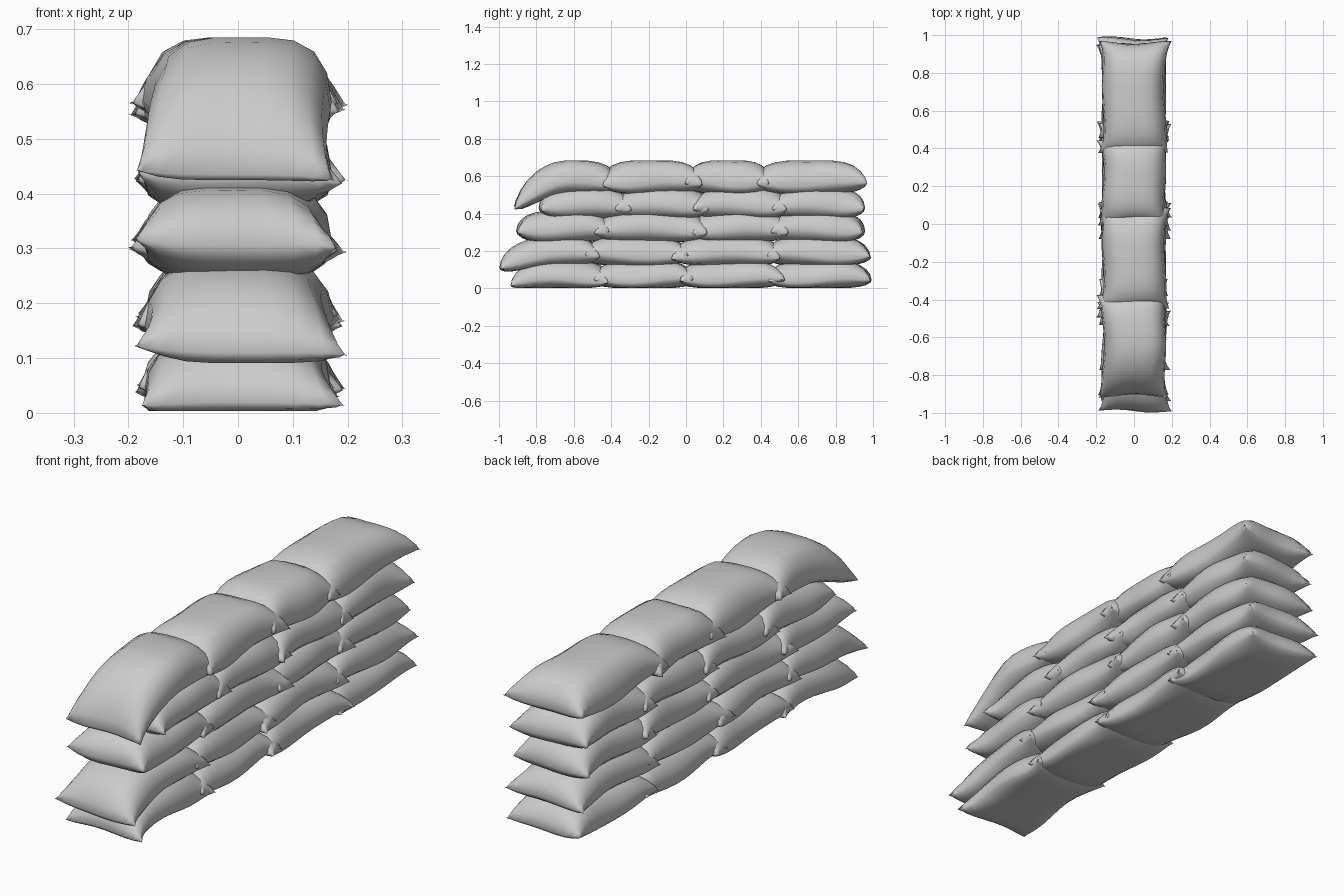
import bpy, bmesh, math, random

random.seed(4)
if "Cube" in bpy.data.objects:
    bpy.data.objects.remove(bpy.data.objects["Cube"], do_unlink=True)

# One plain cloth colour
cloth = bpy.data.materials.new("light_grey_cloth")
cloth.use_nodes = True
grey = (0.6, 0.6, 0.6, 1)
cloth.diffuse_color = grey
cloth.node_tree.nodes["Principled BSDF"].inputs["Base Color"].default_value = grey


def sandbag(name, y0, y1, seam, up, down, droop=0.0, overlap=0.035, half=0.168, wobble=1.0):
    """Pillow made from two sheets joined at a seam, with pinched corners."""
    mid, length = (y0 + y1) / 2, (y1 - y0) / 2
    phase = [random.uniform(0, 6) for _ in range(4)]
    flare = {(a, b): random.uniform(0.05, 0.17) for a in (-1, 1) for b in (-1, 1)}
    bm = bmesh.new()
    for side in (1, -1):
        sheet = bmesh.ops.create_grid(bm, x_segments=10, y_segments=14, size=1)["verts"]
        if side < 0:
            faces = list({f for v in sheet for f in v.link_faces})
            bmesh.ops.reverse_faces(bm, faces=faces)
        for vert in sheet:
            u = math.sin(vert.co.x * math.pi / 2)
            v = math.sin(vert.co.y * math.pi / 2)
            fill = math.sqrt(max(0, (1 - u ** 4) * (1 - v ** 4)))
            corner = flare[(1 if u > 0 else -1, 1 if v > 0 else -1)]
            pinch = corner * u ** 2 * v ** 8
            # Seam line sags along its length and ripples a little
            z = seam - droop * max(0, -v) ** 1.7
            z += wobble * 0.012 * abs(u) ** 3 * math.sin(3 * v + phase[0] + u)
            z += side * (up if side > 0 else down) * fill
            x = half * u * (1 + pinch - 0.02 * (1 - v ** 2))
            x += wobble * 0.006 * math.sin(4 * v + phase[1])
            y = mid + length * v * (1 + 0.03 * pinch)
            y += wobble * 0.008 * v ** 2 * math.sin(3 * u + phase[2])
            vert.co = (x, y, max(0.003, z))
    bmesh.ops.remove_doubles(bm, verts=bm.verts, dist=0.0004)
    mesh = bpy.data.meshes.new(name)
    bm.to_mesh(mesh)
    bm.free()
    for face in mesh.polygons:
        face.use_smooth = True
    mesh.materials.append(cloth)
    bag = bpy.data.objects.new(name, mesh)
    bpy.context.collection.objects.link(bag)
    # Keep the stitched rim crisp
    bpy.ops.object.select_all(action="DESELECT")
    bag.select_set(True)
    bpy.context.view_layer.objects.active = bag
    bpy.ops.object.shade_smooth_by_angle(angle=math.radians(75))


# Courses: name, bag joints along the wall, seam height, rise, belly, sag of first bag
courses = [
    ("bottom", (-0.93, -0.45, 0, 0.48, 0.985), 0.04, 0.11, 0.04, 0.02),
    ("second", (-0.99, -0.50, -0.03, 0.47, 0.98), 0.17, 0.11, 0.05, 0.06),
    ("third", (-0.90, -0.45, 0.07, 0.50, 0.95), 0.305, 0.11, 0.06, 0.0),
    ("fourth", (-0.78, -0.34, 0.08, 0.50, 0.95), 0.43, 0.11, 0.06, 0.0),
    ("top", (-0.91, -0.41, 0.04, 0.41, 0.96), 0.555, 0.13, 0.05, 0.12),
]
for label, joints, seam, up, down, sag in courses:
    last = len(joints) - 2
    for i, (a, b) in enumerate(zip(joints, joints[1:])):
        start = a if i == 0 else a - 0.04
        end = b if i == last else b + 0.04
        sandbag(f"{label}_sandbag_{i + 1}", start, end, seam, up, down,
                droop=sag if i == 0 else 0)
